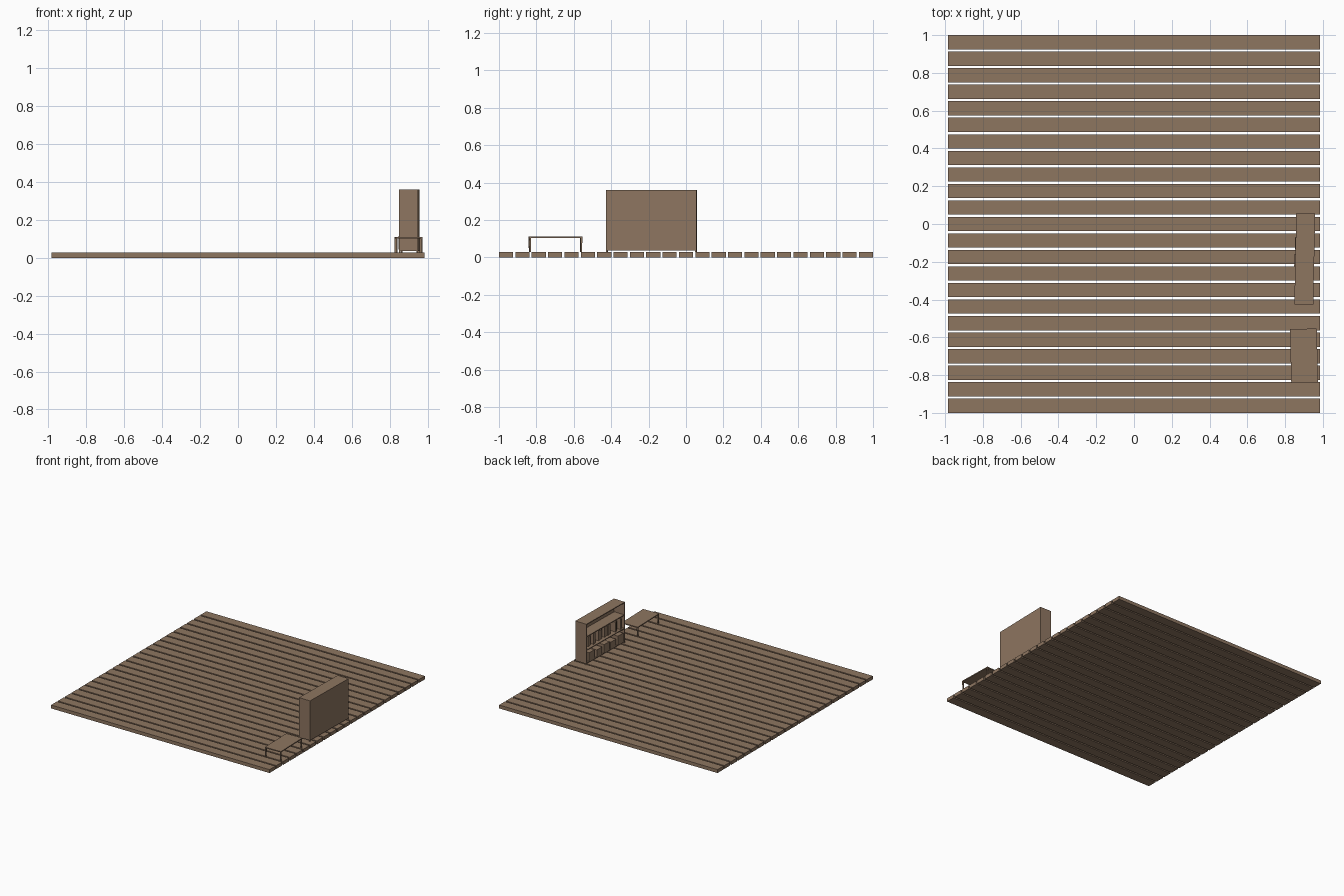
import bpy, bmesh, math, random
from mathutils import Matrix, Vector

if "Cube" in bpy.data.objects:
    bpy.data.objects.remove(bpy.data.objects["Cube"])

random.seed(4)
wood = bpy.data.materials.new("brown wood")
wood.diffuse_color = (0.27, 0.18, 0.118, 1)
wood.use_nodes = True
wood.node_tree.nodes["Principled BSDF"].inputs["Base Color"].default_value = wood.diffuse_color

FLOOR_TOP = 0.028


def add_box(bm, lo, hi, taper=1.0):
    """Box between two corners; taper scales the lower end."""
    lo, hi = Vector(lo), Vector(hi)
    c, s = (lo + hi) / 2, hi - lo
    verts = bmesh.ops.create_cube(bm, size=1)["verts"]
    for v in verts:
        k = taper if v.co.z < 0 else 1.0
        v.co = c + Vector((v.co.x * s.x * k, v.co.y * s.y * k, v.co.z * s.z))


def make(name, boxes, loc=(0, 0, 0), turn=0.0):
    bm = bmesh.new()
    for b in boxes:
        add_box(bm, *b)
    me = bpy.data.meshes.new(name)
    bm.to_mesh(me)
    bm.free()
    me.materials.append(wood)
    ob = bpy.data.objects.new(name, me)
    ob.matrix_world = Matrix.Translation(loc) @ Matrix.Rotation(math.radians(turn), 4, "Z")
    bpy.context.collection.objects.link(ob)
    return ob


# Floor planks with open gaps
COUNT, WIDTH = 23, 0.0755
pitch = (2 - WIDTH) / (COUNT - 1)
make("floor_planks", [((-0.985, -1 + i * pitch, 0), (0.985, -1 + i * pitch + WIDTH, FLOOR_TOP))
                      for i in range(COUNT)])

# Low table: thin top on four tapered legs
table_loc, table_turn = (0.9, -0.698, FLOOR_TOP), 1.5
make("table_top", [((-0.071, -0.143, 0.075), (0.071, 0.143, 0.083))], table_loc, table_turn)
make("table_legs", [((sx * 0.066 - 0.005, sy * 0.137 - 0.005, 0),
                     (sx * 0.066 + 0.005, sy * 0.137 + 0.005, 0.075), 0.7)
                    for sx in (-1, 1) for sy in (-1, 1)], table_loc, table_turn)

# Bookcase, open towards -x
case_loc, case_turn = (0.904, -0.185, FLOOR_TOP), -1.2
D, L, H, T = 0.05, 0.242, 0.332, 0.007
BASE = 0.009
SHELVES = (0.112, 0.222)
make("bookcase_sides", [((-D, min(s * L, s * (L - T)), BASE), (D, max(s * L, s * (L - T)), H))
                        for s in (-1, 1)], case_loc, case_turn)
make("bookcase_top", [((-D, -L + T, H - T), (D, L - T, H))], case_loc, case_turn)
make("bookcase_bottom", [((-D, -L + T, BASE), (D, L - T, BASE + T))], case_loc, case_turn)
make("bookcase_back", [((D - T, -L + T, BASE + T), (D, L - T, H - T))], case_loc, case_turn)
make("bookcase_shelves", [((-D + 0.002, -L + T, z), (D - T, L - T, z + T)) for z in SHELVES],
     case_loc, case_turn)
make("bookcase_feet", [((sx * 0.046 - 0.004, sy * 0.238 - 0.004, 0),
                        (sx * 0.046 + 0.004, sy * 0.238 + 0.004, BASE))
                       for sx in (-1, 1) for sy in (-1, 1)], case_loc, case_turn)


# Rows of standing books, with gaps between groups
def book_row(z, low, high, front):
    row, y = [], -L + T + 0.004
    while y < L - T - 0.03:
        for _ in range(random.randint(2, 4)):
            w = random.uniform(0.012, 0.022)
            if y + w > L - T - 0.004:
                break
            row.append(((front + random.uniform(0, 0.02), y, z),
                        (D - T - 0.002, y + w, z + random.uniform(low, high))))
            y += w + 0.001
        y += random.uniform(0.02, 0.045)
    return row


make("middle_books", book_row(SHELVES[0] + T, 0.075, 0.095, -0.038), case_loc, case_turn)

# Storage boxes on the bottom shelf, a few standing slightly proud
boxes = []
for i, (proud, tall) in enumerate(((0, 0.07), (0, 0.055), (0.005, 0.07), (0.004, 0.06), (0, 0.07))):
    y = -0.222 + i * 0.09
    boxes.append(((-D - proud, y, BASE + T), (D - T - 0.002, y + 0.068, BASE + T + tall)))
make("storage_boxes", boxes, case_loc, case_turn)
